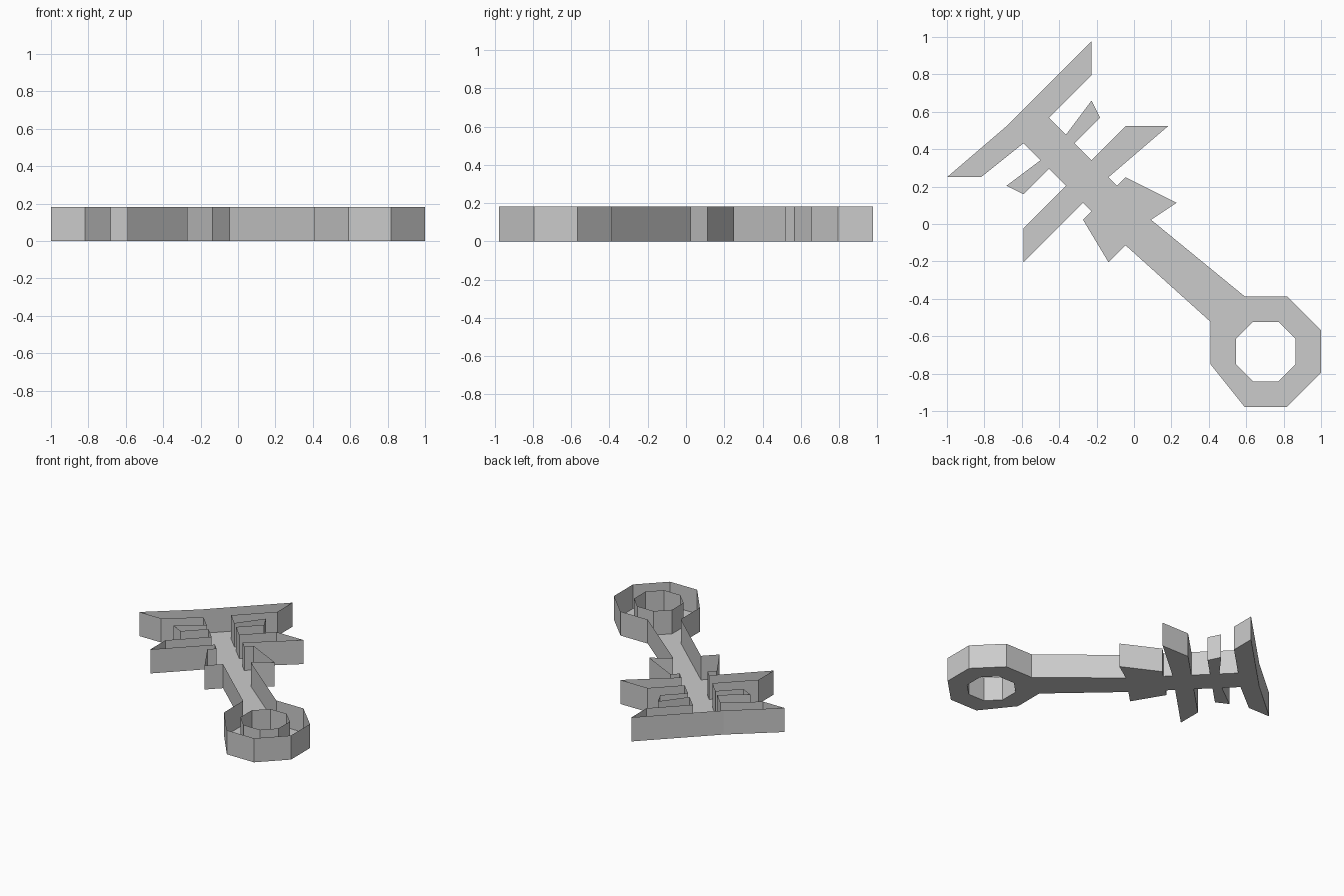
import bpy
import bmesh
from mathutils import Vector

cube = bpy.data.objects.get("Cube")
if cube:
    bpy.data.objects.remove(cube, do_unlink=True)

# All corners lie on a square grid of this pitch
UNIT = 1 / 22
HEIGHT = 4 * UNIT

# Outline pieces, clockwise from above
bar_back = [(-22, 5), (-15, 11), (-5, 21)]
bar_left = [(-5, 17), (-10, 12), (-8, 10)]
small_tooth_left = [(-5, 14), (-4, 12), (-7, 9), (-5, 7)]
large_tooth_left = [(-1, 11), (4, 11), (-3, 5), (-2, 4)]
collar_left = [(-1, 5), (5, 2), (2, 0)]
ring_outer = [(13, -9), (18, -9), (22, -13), (22, -18),
              (18, -22), (13, -22), (9, -17), (9, -12)]
collar_right = [(-1, -3), (-3, -5), (-6, 0), (-5, 1)]
large_tooth_right = [(-6, 2), (-13, -5), (-13, -1), (-8, 4)]
small_tooth_right = [(-10, 6), (-13, 3), (-15, 4), (-11, 7)]
bar_right = [(-13, 9), (-18, 5)]
outline = (bar_back + bar_left + small_tooth_left + large_tooth_left
           + collar_left + ring_outer + collar_right + large_tooth_right
           + small_tooth_right + bar_right)

# Hole through the ring, counter-clockwise from above
ring_hole = [(17, -12), (14, -12), (12, -14), (12, -17),
             (14, -19), (17, -19), (19, -17), (19, -14)]


def make_material(name, value):
    mat = bpy.data.materials.new(name)
    mat.use_nodes = True
    color = (value, value, value, 1)
    mat.diffuse_color = color
    mat.node_tree.nodes["Principled BSDF"].inputs["Base Color"].default_value = color
    return mat


def place(point, z):
    return Vector((point[0] * UNIT, (point[1] + 0.5) * UNIT, z))


def add_loop(bm, points, z):
    return [bm.verts.new(place(p, z)) for p in points]


def add_walls(bm, low, high):
    """Raise a closed wall with its faces turned away from the material."""
    for i in range(len(low)):
        j = (i + 1) % len(low)
        bm.faces.new((low[j], low[i], high[i], high[j]))


bm = bmesh.new()
loops = [add_loop(bm, points, 0) for points in (outline, ring_hole)]

# Flat floor with the ring hole left open
rim_edges = []
for loop in loops:
    for i, vert in enumerate(loop):
        rim_edges.append(bm.edges.new((vert, loop[(i + 1) % len(loop)])))
bmesh.ops.triangle_fill(bm, edges=rim_edges, use_beauty=True,
                        use_dissolve=False, normal=(0, 0, -1))
for face in bm.faces:
    face.normal_update()
    if face.normal.z > 0:
        face.normal_flip()

# Thin upright walls, open at the top
for points, low in zip((outline, ring_hole), loops):
    add_walls(bm, low, add_loop(bm, points, HEIGHT))

mesh = bpy.data.meshes.new("key_tray")
bm.to_mesh(mesh)
bm.free()
mesh.materials.append(make_material("plain_grey", 0.6))
key = bpy.data.objects.new("key_tray", mesh)
bpy.context.collection.objects.link(key)
